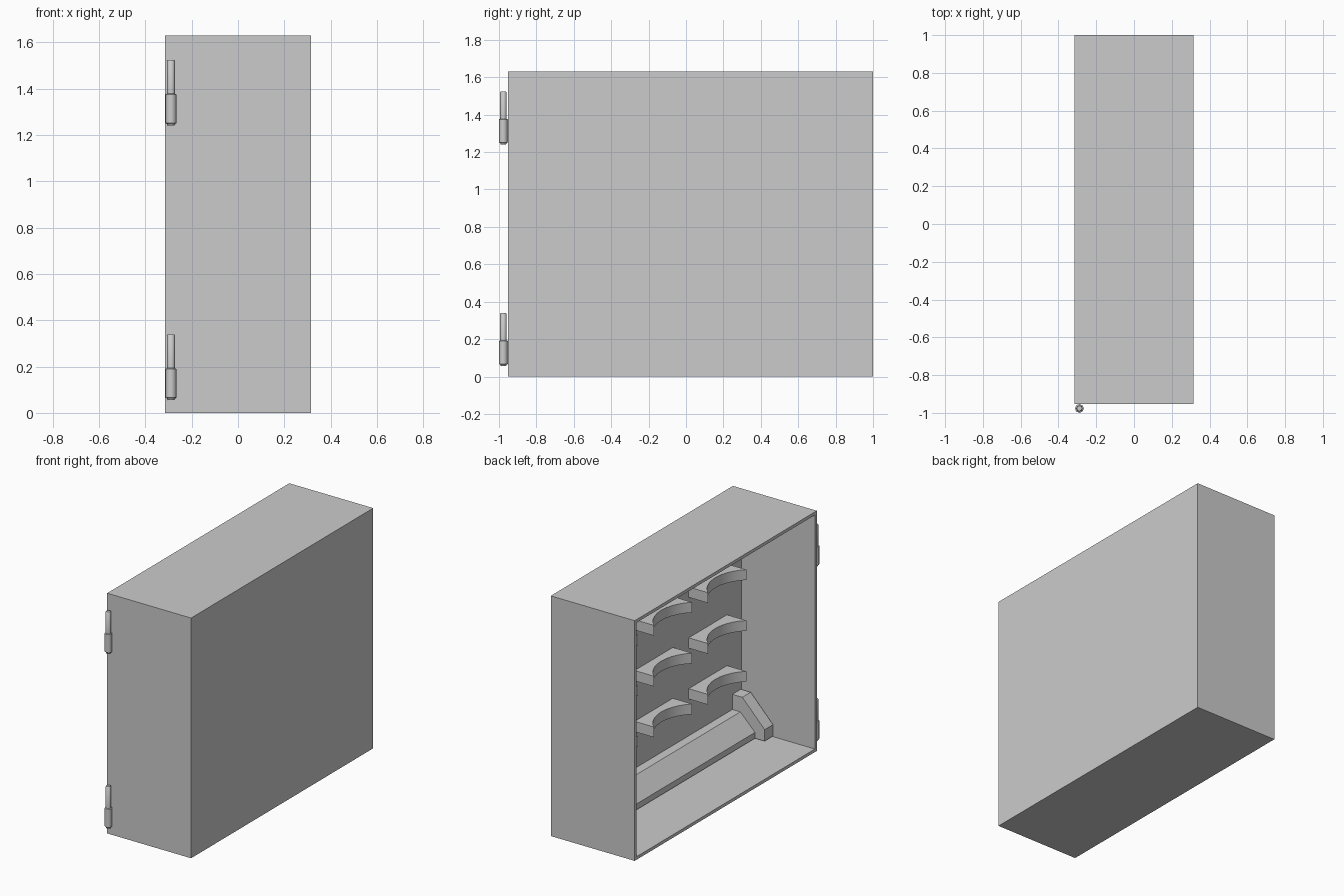
import bpy, bmesh, math
from mathutils import Vector

cube = bpy.data.objects.get("Cube")
if cube:
    bpy.data.objects.remove(cube, do_unlink=True)

grey = bpy.data.materials.new("plain_grey")
grey.use_nodes = True
GREY = (0.6, 0.6, 0.6, 1)
grey.diffuse_color = GREY
grey.node_tree.nodes["Principled BSDF"].inputs["Base Color"].default_value = GREY

RIGHT, LEFT = -0.315, 0.315
FRONT, BACK = -0.953, 1.0
HEIGHT, WALL = 1.63, 0.03
PANEL = 0.235          # inner surface of the closed side


def finish(name, bm, smooth=False):
    bmesh.ops.recalc_face_normals(bm, faces=bm.faces[:])
    mesh = bpy.data.meshes.new(name)
    bm.to_mesh(mesh)
    bm.free()
    mesh.materials.append(grey)
    obj = bpy.data.objects.new(name, mesh)
    bpy.context.collection.objects.link(obj)
    if smooth:
        bpy.ops.object.select_all(action='DESELECT')
        obj.select_set(True)
        bpy.context.view_layer.objects.active = obj
        bpy.ops.object.shade_smooth_by_angle(angle=math.radians(50))
    return obj


def prism(name, points, direction, smooth=False):
    """Extrude a closed outline along a direction."""
    bm = bmesh.new()
    face = bm.faces.new([bm.verts.new(p) for p in points])
    out = bmesh.ops.extrude_face_region(bm, geom=[face], use_keep_orig=True)
    verts = [g for g in out["geom"] if isinstance(g, bmesh.types.BMVert)]
    bmesh.ops.translate(bm, verts=verts, vec=direction)
    return finish(name, bm, smooth)


# Cabinet shell, open on its right side
bm = bmesh.new()
bmesh.ops.create_cube(bm, size=1)
bmesh.ops.scale(bm, verts=bm.verts, vec=(LEFT - RIGHT, BACK - FRONT, HEIGHT))
bmesh.ops.translate(bm, verts=bm.verts, vec=(0, (FRONT + BACK) / 2, HEIGHT / 2))
opening = min(bm.faces, key=lambda f: f.calc_center_median().x)
bmesh.ops.inset_region(bm, faces=[opening], thickness=WALL)
out = bmesh.ops.extrude_face_region(bm, geom=[opening])
bmesh.ops.translate(bm, vec=(PANEL - RIGHT, 0, 0),
                    verts=[g for g in out["geom"] if isinstance(g, bmesh.types.BMVert)])
if opening.is_valid:
    bm.faces.remove(opening)
finish("cabinet_shell", bm)


# Cradles: blocks with a curved bite, in rows and columns
def cradle(name, y, top):
    half, depth, bite, steps = 0.205, 0.145, 0.09, 10
    radius = (half ** 2 + bite ** 2) / (2 * bite)
    sweep = math.asin(half / radius)
    centre = PANEL - depth + bite - radius
    pts = [Vector((PANEL, y + half, top)), Vector((PANEL, y - half, top))]
    for i in range(steps + 1):
        a = sweep * (2 * i / steps - 1)
        pts.append(Vector((centre + radius * math.cos(a), y + radius * math.sin(a), top)))
    prism(name, pts, (0, 0, -0.07), True)


for row in range(3):
    for col in range(3):
        cradle(f"cradle_{row + 1}_{col + 1}", 0.01 + 0.58 * (col - 1), 0.5 + 0.345 * row)


# Sloped sill with a taller bracket at each end
def sill(name, y0, y1, reach, top, flat, lip):
    outline = [(PANEL, WALL), (PANEL, top), (PANEL - flat, top),
               (PANEL - reach, lip), (PANEL - reach, WALL)]
    prism(name, [Vector((x, y0, z)) for x, z in outline], (0, y1 - y0, 0))


inner_front, inner_back, bracket = FRONT + WALL, BACK - WALL, 0.09
sill("sloped_sill", inner_front + bracket, inner_back - bracket, 0.17, 0.18, 0.06, 0.07)
sill("front_bracket", inner_front, inner_front + bracket, 0.242, 0.283, 0.075, 0.108)
sill("back_bracket", inner_back - bracket, inner_back, 0.242, 0.283, 0.075, 0.108)


# Hinges: thin pin above a thicker barrel with a tapered foot
def hinge(name, base):
    sides = 8
    profile = [(0.0145, 0), (0.0165, 0.008), (0.0235, 0.012), (0.0235, 0.135),
               (0.0175, 0.138), (0.0175, 0.28), (0.014, 0.284)]
    bm = bmesh.new()
    rings = []
    for r, z in profile:
        rings.append([bm.verts.new((-0.289 + r * math.cos(a), -0.9765 + r * math.sin(a), base + z))
                      for a in (math.tau * i / sides for i in range(sides))])
    for low, high in zip(rings, rings[1:]):
        for i in range(sides):
            j = (i + 1) % sides
            bm.faces.new((low[i], low[j], high[j], high[i]))
    bm.faces.new(rings[0])
    bm.faces.new(rings[-1])
    finish(name, bm, True)


hinge("lower_hinge", 0.055)
hinge("upper_hinge", 1.24)
